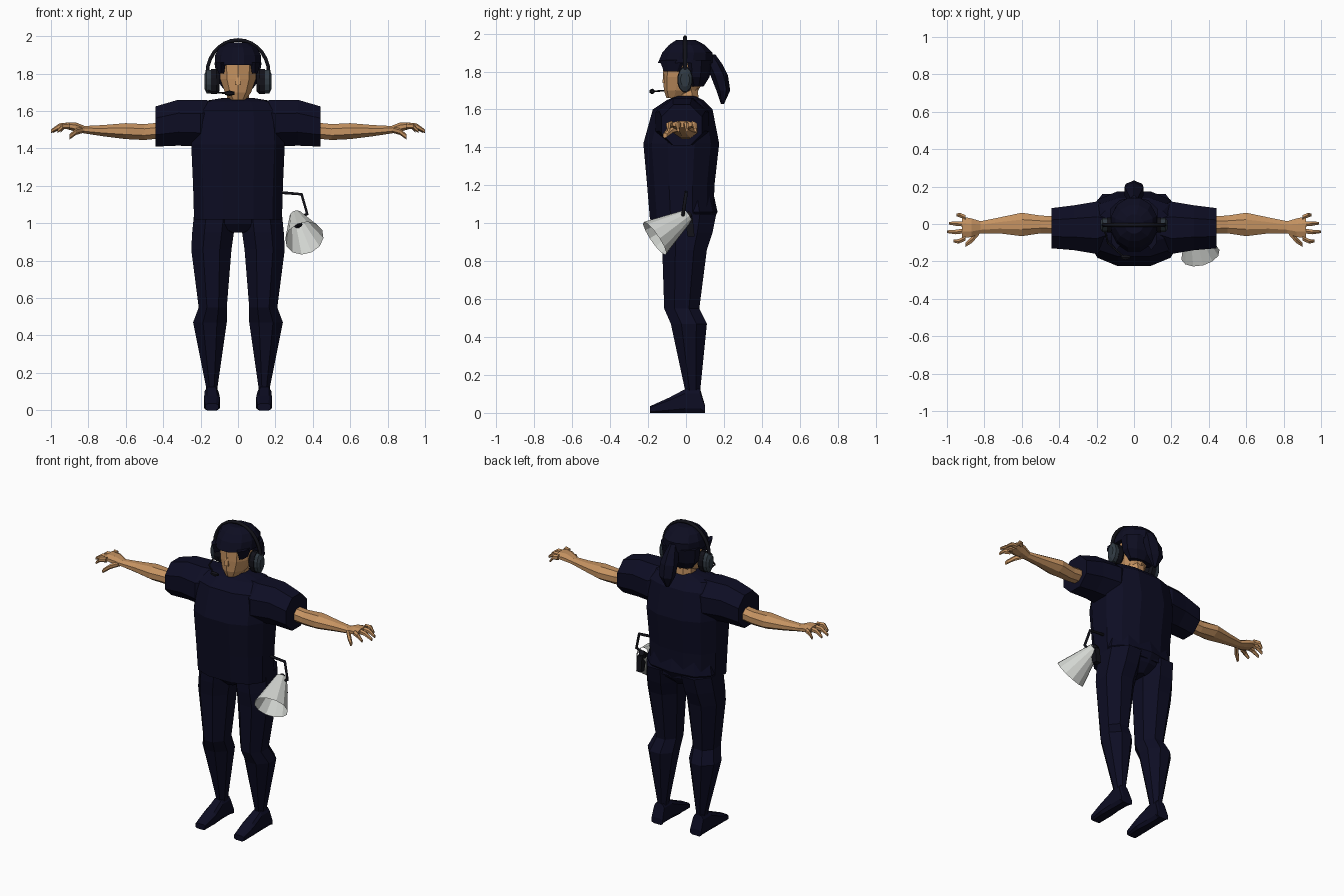
import bpy
import bmesh
from math import cos, sin, pi, copysign
from mathutils import Vector

if "Cube" in bpy.data.objects:
    bpy.data.objects.remove(bpy.data.objects["Cube"])


def material(name, red, green, blue):
    mat = bpy.data.materials.new(name)
    mat.use_nodes = True
    color = (red, green, blue, 1)
    mat.diffuse_color = color
    mat.node_tree.nodes["Principled BSDF"].inputs["Base Color"].default_value = color
    return mat


NAVY = material("navy cloth", .004, .004, .017)
HAIR = material("dark hair", .004, .004, .015)
SKIN = material("tan skin", .56, .29, .12)
BLACK = material("black plastic", .006, .006, .01)
SLATE = material("slate plastic", .03, .042, .055)
WHITE = material("pale grey plastic", .65, .67, .64)


def place(axis, t, u, v):
    return {"x": (t, u, v), "y": (u, t, v), "z": (u, v, t)}[axis]


def mirror(obj):
    obj.modifiers.new("Mirror", "MIRROR").use_axis = (True, False, False)


def loft(name, axis, rings, mat, sides=8, square=1.0, both=False):
    """Skin rings given as (position on axis, u low, u high, v low, v high)."""
    bm = bmesh.new()
    loops = []
    stretch = cos(pi / sides) ** square
    for t, u0, u1, v0, v1 in rings:
        loop = []
        for i in range(sides):
            a = (i + .5) * 2 * pi / sides
            c = copysign(abs(cos(a)) ** square, cos(a)) / stretch
            s = copysign(abs(sin(a)) ** square, sin(a)) / stretch
            u = (u0 + u1 + c * (u1 - u0)) / 2
            v = (v0 + v1 + s * (v1 - v0)) / 2
            loop.append(bm.verts.new(place(axis, t, u, v)))
        loops.append(loop)
    for low, high in zip(loops, loops[1:]):
        for i in range(sides):
            j = (i + 1) % sides
            bm.faces.new((low[i], low[j], high[j], high[i]))
    bm.faces.new(loops[0])
    bm.faces.new(loops[-1])
    bmesh.ops.recalc_face_normals(bm, faces=bm.faces)
    mesh = bpy.data.meshes.new(name)
    bm.to_mesh(mesh)
    bm.free()
    mesh.materials.append(mat)
    obj = bpy.data.objects.new(name, mesh)
    bpy.context.collection.objects.link(obj)
    if both:
        mirror(obj)
    return obj


def tube(name, points, radius, mat):
    curve = bpy.data.curves.new(name, "CURVE")
    curve.dimensions = "3D"
    curve.bevel_depth = radius
    curve.bevel_resolution = 1
    curve.use_fill_caps = True
    spline = curve.splines.new("POLY")
    spline.points.add(len(points) - 1)
    for point, co in zip(spline.points, points):
        point.co = (*co, 1)
    curve.materials.append(mat)
    obj = bpy.data.objects.new(name, curve)
    bpy.context.collection.objects.link(obj)
    return obj


# Shirt with wide boxy sleeves
loft("shirt", "z", [
    (1.02, -.235, .235, -.19, .145), (1.2, -.24, .24, -.205, .15),
    (1.42, -.25, .25, -.225, .175), (1.6, -.24, .24, -.175, .14),
    (1.65, -.2, .2, -.1, .09), (1.67, -.08, .08, -.05, .05)], NAVY, 12, .8)
loft("sleeves", "x", [
    (.06, -.07, .06, 1.5, 1.65), (.2, -.16, .12, 1.41, 1.66),
    (.32, -.14, .1, 1.415, 1.66), (.44, -.13, .085, 1.41, 1.625)],
    NAVY, both=True)

# Trousers
loft("pelvis", "z", [
    (.95, -.04, .04, -.1, .08), (1, -.18, .18, -.13, .13),
    (1.06, -.235, .235, -.14, .16), (1.2, -.2, .2, -.14, .13)], NAVY, 10, .8)
loft("trouser_legs", "z", [
    (1.05, .01, .235, -.135, .16), (.95, .022, .245, -.135, .14),
    (.86, .035, .25, -.125, .11), (.55, .06, .21, -.115, .07),
    (.47, .06, .24, -.08, .11), (.12, .11, .17, -.005, .075),
    (.05, .105, .175, -.01, .08)], NAVY, both=True)
loft("boots", "y", [
    (.1, .1, .18, 0, .04), (.075, .105, .178, 0, .125),
    (-.005, .105, .178, 0, .125), (-.09, .096, .182, 0, .08),
    (-.19, .105, .175, 0, .035)], NAVY, 8, .5, True)

# Bare arms, palms, fingers and thumbs
loft("arms", "x", [
    (.4, -.05, .04, 1.455, 1.54), (.5, -.05, .045, 1.445, 1.53),
    (.6, -.065, .06, 1.45, 1.535), (.72, -.05, .035, 1.465, 1.525),
    (.82, -.05, .015, 1.48, 1.52), (.87, -.07, .03, 1.49, 1.54),
    (.92, -.075, .04, 1.505, 1.54)], SKIN, both=True)
finger_names = ("index", "middle", "ring", "little")
for name, tip, tip_y in zip(finger_names, (.965, 1, .99, .95), (-.09, -.04, .005, .05)):
    y = tip_y * .78 - .005
    mid = (tip + .91) / 2
    loft(name + "_fingers", "x", [
        (.9, y - .013, y + .013, 1.505, 1.537),
        (mid, tip_y - .015, tip_y + .009, 1.505, 1.532),
        (tip, tip_y - .008, tip_y + .006, 1.483, 1.5)], SKIN, 6, both=True)
loft("thumbs", "x", [
    (.83, -.06, -.02, 1.485, 1.515), (.865, -.1, -.065, 1.475, 1.505),
    (.9, -.122, -.1, 1.45, 1.475)], SKIN, 6, both=True)

# Head and neck
loft("neck", "z", [(1.6, -.065, .065, -.05, .07), (1.74, -.055, .055, -.05, .06)], SKIN)
loft("face", "z", [
    (1.66, -.04, .04, -.1, .01), (1.7, -.07, .07, -.112, .06),
    (1.77, -.095, .095, -.115, .1), (1.86, -.1, .1, -.115, .11),
    (1.92, -.08, .08, -.08, .08)], SKIN, 10)
loft("nose", "z", [
    (1.74, -.015, .015, -.125, -.1), (1.81, -.006, .006, -.116, -.1)], SKIN, 4)

# Hair with fringe, side locks and ponytail
loft("hair_crown", "z", [
    (1.845, -.125, .125, -.148, .14), (1.9, -.122, .122, -.125, .14),
    (1.94, -.1, .1, -.09, .1), (1.967, -.05, .05, -.05, .05)], HAIR, 12)
loft("hair_back", "z", [
    (1.72, -.08, .08, .02, .09), (1.77, -.115, .115, -.01, .12),
    (1.86, -.125, .125, -.03, .14)], HAIR, 10)
loft("side_locks", "z", [
    (1.8, .075, .105, -.11, -.03), (1.86, .065, .12, -.13, 0)], HAIR, 6, both=True)
loft("ponytail", "z", [
    (1.89, -.02, .02, .09, .15), (1.84, -.035, .035, .11, .185),
    (1.78, -.05, .05, .135, .215), (1.7, -.045, .045, .165, .228),
    (1.63, -.01, .01, .185, .2)], HAIR, 6)

# Headset
arc = [(.165 * cos(a), -.005, 1.8 + .18 * sin(a)) for a in (i * pi / 14 for i in range(15))]
tube("headband", arc, .011, BLACK)
loft("ear_pads", "x", [
    (.1, -.035, .025, 1.705, 1.81), (.115, -.045, .035, 1.69, 1.825),
    (.145, -.045, .035, 1.69, 1.825)], BLACK, 12, both=True)
loft("ear_shells", "x", [
    (.14, -.042, .032, 1.695, 1.82), (.168, -.042, .032, 1.695, 1.82),
    (.18, -.028, .018, 1.72, 1.795)], SLATE, 12, both=True)
tube("microphone_boom", [(-.16, -.02, 1.71), (-.14, -.1, 1.7), (-.05, -.18, 1.695)], .005, BLACK)
loft("microphone", "x", [
    (-.07, -.185, -.17, 1.688, 1.702), (-.045, -.192, -.165, 1.682, 1.708),
    (-.02, -.185, -.17, 1.688, 1.702)], BLACK, 6)

# Loudhailer hanging from the left hip
mouth = Vector((.355, -.165, .92))
throat = Vector((.31, .01, 1.04))
axis = throat - mouth
bpy.ops.mesh.primitive_cone_add(
    vertices=12, radius1=.105, radius2=.035, depth=axis.length,
    end_fill_type="NOTHING", location=(mouth + throat) / 2)
horn = bpy.context.object
horn.name = "loudhailer_horn"
horn.rotation_mode = "QUATERNION"
horn.rotation_quaternion = axis.to_track_quat("Z", "Y")
horn.data.materials.append(WHITE)
tube("loudhailer_core", [mouth + axis * .6, throat + axis * .08], .018, BLACK)
loft("loudhailer_grip", "z", [
    (.93, .295, .33, .01, .045), (1.03, .295, .33, -.01, .035)], BLACK, 4)
tube("hip_hook", [(.22, 0, 1.165), (.34, 0, 1.155), (.37, -.015, 1.05), (.33, -.02, 1.03)],
     .009, BLACK)
